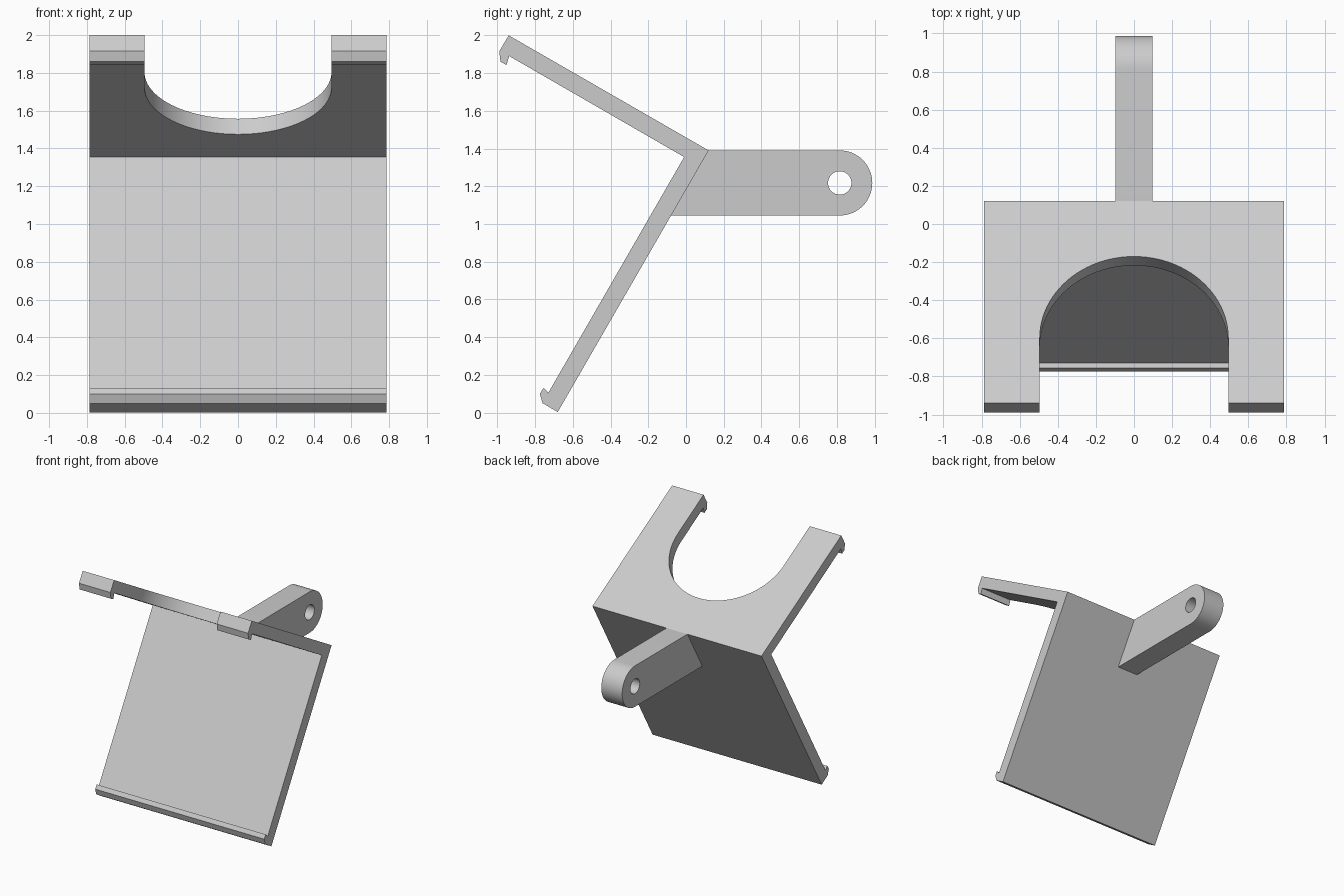
import bpy
import bmesh
from math import cos, sin, pi, radians
from mathutils import Matrix, Vector

cube = bpy.data.objects.get("Cube")
if cube:
    bpy.data.objects.remove(cube, do_unlink=True)

grey = bpy.data.materials.new("light grey")
grey.use_nodes = True
colour = (0.6, 0.6, 0.6, 1)
grey.diffuse_color = colour
grey.node_tree.nodes["Principled BSDF"].inputs["Base Color"].default_value = colour


def arc(cx, cy, r, start, end, steps):
    """Points along a circular arc, angles in degrees."""
    angles = [radians(start + (end - start) * i / steps) for i in range(steps + 1)]
    return [(cx + r * cos(a), cy + r * sin(a)) for a in angles]


def prism(name, outline, place, low, high):
    """Extrude a 2D outline; place(u, v, depth) gives the 3D point."""
    bm = bmesh.new()
    face = bm.faces.new([bm.verts.new(place(u, v, low)) for u, v in outline])
    shift = Vector(place(0, 0, high)) - Vector(place(0, 0, low))
    made = bmesh.ops.extrude_face_region(bm, geom=[face], use_keep_orig=True)
    moved = [g for g in made["geom"] if isinstance(g, bmesh.types.BMVert)]
    bmesh.ops.translate(bm, verts=moved, vec=shift)
    bmesh.ops.recalc_face_normals(bm, faces=bm.faces)
    mesh = bpy.data.meshes.new(name)
    bm.to_mesh(mesh)
    bm.free()
    mesh.materials.append(grey)
    obj = bpy.data.objects.new(name, mesh)
    bpy.context.collection.objects.link(obj)
    return obj


def activate(obj):
    bpy.ops.object.select_all(action='DESELECT')
    obj.select_set(True)
    bpy.context.view_layer.objects.active = obj


def cut(obj, cutter):
    """Subtract the cutter, remove it and smooth the rounded walls."""
    mod = obj.modifiers.new("cut", 'BOOLEAN')
    mod.operation = 'DIFFERENCE'
    mod.solver = 'EXACT'
    mod.object = cutter
    cutter.hide_render = True
    activate(obj)
    bpy.ops.object.modifier_apply(modifier=mod.name)
    bpy.data.objects.remove(cutter, do_unlink=True)
    bpy.ops.object.shade_smooth_by_angle(angle=radians(30))


def side(u, v, depth):
    return (depth, u, v)


# Bent frame: two panels at a right angle, each ending in a small hooked lip
corner = Vector((0.12, 1.39))
frame_profile = [
    corner, (-0.94, 2.0), (-0.99, 1.915), (-0.983, 1.86), (-0.952, 1.843),
    (-0.937, 1.89), (-0.01, 1.355), (-0.73, 0.105), (-0.755, 0.132),
    (-0.775, 0.10), (-0.76, 0.05), (-0.68, 0.003),
]
frame = prism("bent_frame", frame_profile, side, -0.787, 0.787)

# U-shaped opening cut square through the upper panel
tilt = Matrix.Rotation(radians(-30), 3, 'X')
origin = Vector((0, *corner))


def on_panel(u, v, depth):
    return origin + tilt @ Vector((u, -v, depth))


opening = [(0.495, 1.5)] + arc(0, 0.83, 0.495, 0, -180, 48) + [(-0.495, 1.5)]
cut(frame, prism("opening_cutter", opening, on_panel, -0.4, 0.2))

# Mounting arm with a rounded end and a pivot hole
arm_profile = [(-0.095, 1.045)] + arc(0.815, 1.2175, 0.1725, -90, 90, 32) + [(0.10, 1.39)]
arm = prism("mounting_arm", arm_profile, side, -0.097, 0.097)
hole = arc(0.815, 1.2175, 0.062, 0, 360, 32)[:-1]
cut(arm, prism("hole_cutter", hole, side, -0.3, 0.3))
